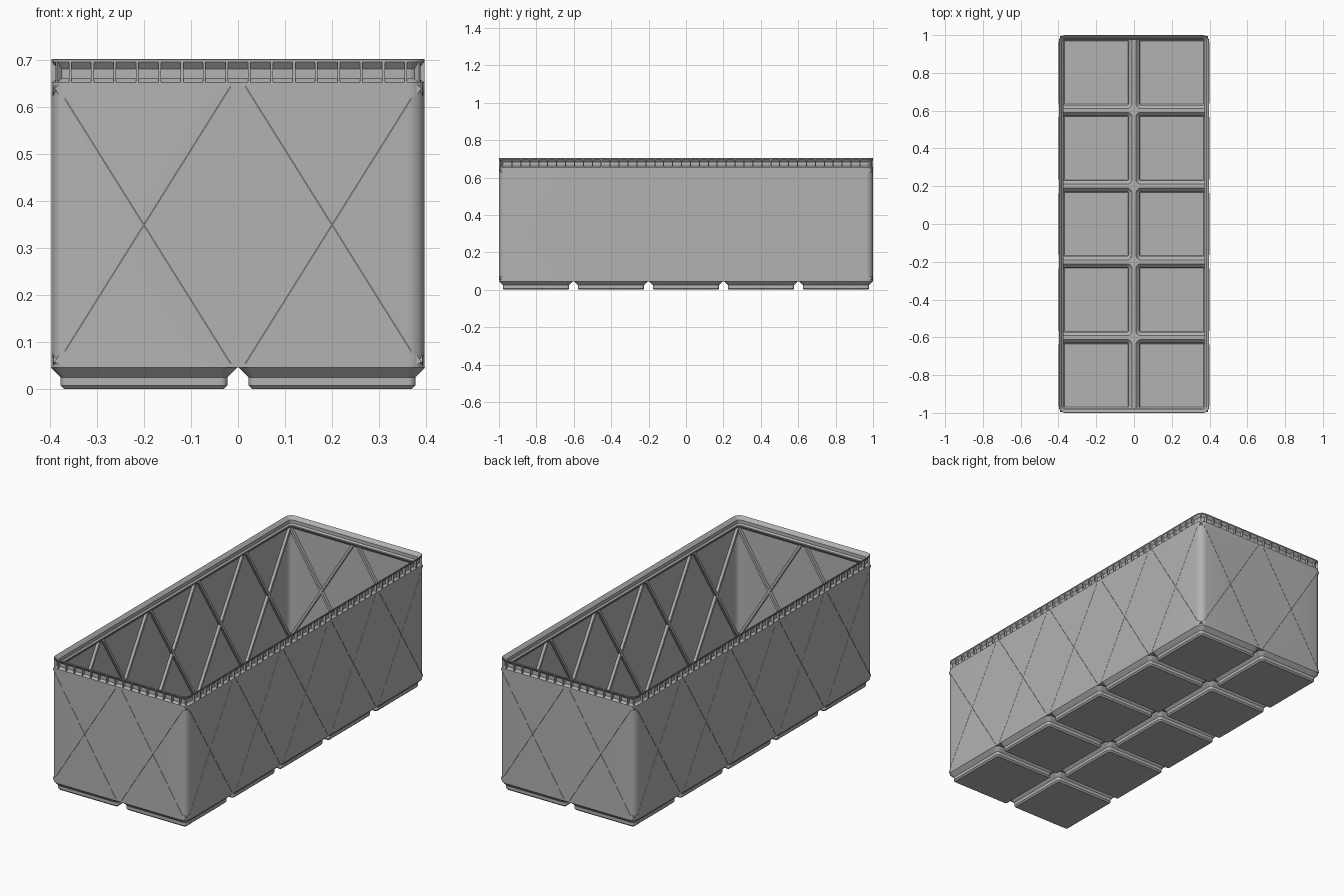
import bpy, bmesh, math
from mathutils import Matrix, Vector

if "Cube" in bpy.data.objects:
    bpy.data.objects.remove(bpy.data.objects["Cube"])

HX, HY, R = 0.3977, 1.0, 0.0358      # outer half sizes and corner radius
CELL = 0.401                         # grid pitch
NX, NY = 2, 5
STEP = 0.0477                        # spacing of the rim webs

grey = bpy.data.materials.new("grey")
grey.diffuse_color = (0.45, 0.45, 0.45, 1)
grey.use_nodes = True
grey.node_tree.nodes["Principled BSDF"].inputs["Base Color"].default_value = grey.diffuse_color


def finish(bm, name, smooth=True):
    bmesh.ops.recalc_face_normals(bm, faces=bm.faces)
    me = bpy.data.meshes.new(name)
    bm.to_mesh(me)
    bm.free()
    me.materials.append(grey)
    ob = bpy.data.objects.new(name, me)
    bpy.context.collection.objects.link(ob)
    if smooth:
        smooth_edges(ob)
    return ob


def smooth_edges(ob):
    bpy.ops.object.select_all(action='DESELECT')
    ob.select_set(True)
    bpy.context.view_layer.objects.active = ob
    bpy.ops.object.shade_smooth_by_angle(angle=math.radians(30))


def ring(bm, hx, hy, r, z, cx=0, cy=0, n=8):
    """Rounded rectangle of vertices."""
    out = []
    for q, (sx, sy) in enumerate([(1, 1), (-1, 1), (-1, -1), (1, -1)]):
        for i in range(n + 1):
            a = math.pi / 2 * (q + i / n)
            out.append(bm.verts.new((cx + sx * (hx - r) + r * math.cos(a),
                                     cy + sy * (hy - r) + r * math.sin(a), z)))
    return out


def bridge(bm, a, b):
    for i in range(len(a)):
        j = (i + 1) % len(a)
        bm.faces.new((a[i], a[j], b[j], b[i]))


def loft(bm, loops, caps=True, closed=False):
    for a, b in zip(loops, loops[1:]):
        bridge(bm, a, b)
    if closed:
        bridge(bm, loops[-1], loops[0])
    elif caps:
        bm.faces.new(loops[0])
        bm.faces.new(loops[-1])


def cut(ob, cutter):
    cutter.hide_render = True
    mod = ob.modifiers.new("cut", 'BOOLEAN')
    mod.operation, mod.solver, mod.object = 'DIFFERENCE', 'EXACT', cutter
    mod.use_self = True
    bpy.context.view_layer.objects.active = ob
    bpy.ops.object.modifier_apply(modifier="cut")
    bpy.data.objects.remove(cutter)
    smooth_edges(ob)


# four walls: local x runs along the wall, local +y points inward
WALLS = [(Matrix.Rotation(math.pi / 2 * k, 4, 'Z') @ Matrix.Translation((0, -d, 0)), n)
         for k, (d, n) in enumerate([(HY, NX), (HX, NY), (HY, NX), (HX, NY)])]


def diagonals(bm, y0, y1, width):
    """Crossed bars on every wall cell, spanning depth y0..y1."""
    du, z0, z1 = 0.37, 0.054, 0.645
    ang, length = math.atan2(z1 - z0, du), math.hypot(z1 - z0, du)
    for m, n in WALLS:
        for c in range(n):
            u = (c - (n - 1) / 2) * CELL
            for s in (1, -1):
                bmesh.ops.create_cube(bm, size=1, matrix=m
                                      @ Matrix.Translation((u, (y0 + y1) / 2, (z0 + z1) / 2))
                                      @ Matrix.Rotation(s * ang, 4, 'Y')
                                      @ Matrix.Diagonal((length, y1 - y0, width, 1)))


# walls with grooved stacking rim: (inset, height)
PROFILE = [(0, .0453), (0, .653), (.013, .661), (.013, .682), (.001, .697), (0, .697),
           (0, .702), (.0015, .7032), (.0175, .686), (.0175, .668), (.0248, .661),
           (.0248, .655), (.0062, .636), (.0062, .0453)]
bm = bmesh.new()
loft(bm, [ring(bm, HX - d, HY - d, R - d, z) for d, z in PROFILE], closed=True)
walls = finish(bm, "walls")

# hairline slits on the outside of the walls
bm = bmesh.new()
diagonals(bm, -0.01, 0.004, 0.0012)
cut(walls, finish(bm, "slit_cutter", False))

# crossed stiffening ribs on the inside
bm = bmesh.new()
diagonals(bm, 0.005, 0.021, 0.013)
finish(bm, "inner_ribs", False)

# small upright webs in the rim groove
bm = bmesh.new()
places = []
for m, n in WALLS:
    k = 7.5 if n == NX else 19.5
    places += [m @ Matrix.Translation(((i - k) * STEP, 0, 0)) for i in range(int(2 * k) + 1)]
for sx in (1, -1):
    for sy in (1, -1):
        a = math.atan2(sy, sx) + math.pi / 2
        places.append(Matrix.Translation((sx * (HX - R), sy * (HY - R), 0))
                      @ Matrix.Rotation(a, 4, 'Z') @ Matrix.Translation((0, -R, 0)))
for m in places:
    loft(bm, [[bm.verts.new(m @ Vector((x, y, z))) for y, z in
               ((0, .653), (.013, .661), (.013, .682), (0, .698))]
              for x in (-.0028, .0028)])
finish(bm, "rim_webs", False)

# floor grid between the feet
CENTRES = [((i - (NX - 1) / 2) * CELL, (j - (NY - 1) / 2) * CELL)
           for i in range(NX) for j in range(NY)]
bm = bmesh.new()
loft(bm, [ring(bm, HX - .003, HY - .003, R - .003, z) for z in (.0453, .0505)])
grid = finish(bm, "floor_grid")
bm = bmesh.new()
for x, y in CENTRES:
    loft(bm, [ring(bm, h, h, r, z, x, y) for h, r, z in
              ((.1843, .022, .0443), (.1915, .029, .0515))])
cut(grid, finish(bm, "pocket_cutter", False))

# hollow feet: (half size, corner radius, height), outside then inside
FOOT = [(.1700, .0076, 0), (.1776, .0153, .0076), (.1776, .0153, .0248), (.1981, .0358, .0453),
        (.1853, .0230, .0453), (.1720, .0097, .0320), (.1720, .0097, .0120), (.1680, .0057, .0080)]
bm = bmesh.new()
for x, y in CENTRES:
    loft(bm, [ring(bm, h, h, r, z, x, y) for h, r, z in FOOT])
finish(bm, "feet")
